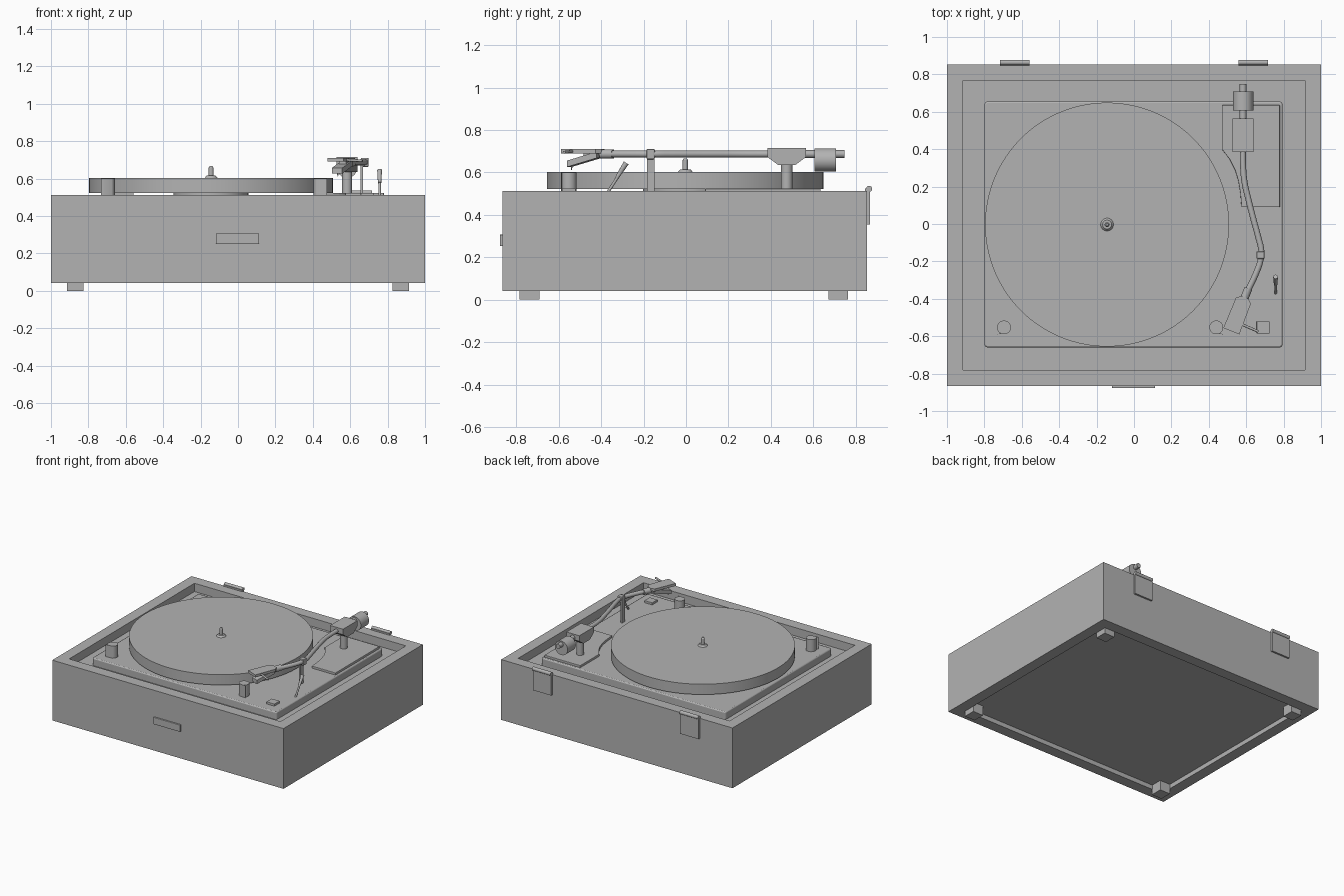
import bpy, bmesh, math
from mathutils import Vector

cube = bpy.data.objects.get("Cube")
if cube:
    bpy.data.objects.remove(cube, do_unlink=True)

grey = bpy.data.materials.new("plain grey")
grey.use_nodes = True
grey.diffuse_color = (0.45, 0.45, 0.45, 1)
grey.node_tree.nodes["Principled BSDF"].inputs["Base Color"].default_value = (0.45, 0.45, 0.45, 1)


def finish(name, bm, smooth=False, bevel=0):
    """Turn a bmesh into a named object."""
    bmesh.ops.recalc_face_normals(bm, faces=bm.faces[:])
    mesh = bpy.data.meshes.new(name)
    bm.to_mesh(mesh)
    bm.free()
    mesh.materials.append(grey)
    obj = bpy.data.objects.new(name, mesh)
    bpy.context.collection.objects.link(obj)
    if bevel:
        mod = obj.modifiers.new("Bevel", "BEVEL")
        mod.width, mod.segments = bevel, 2
    if smooth:
        bpy.ops.object.select_all(action="DESELECT")
        obj.select_set(True)
        bpy.context.view_layer.objects.active = obj
        bpy.ops.object.shade_smooth_by_angle(angle=math.radians(35))
    return obj


def box(name, x, y, z, bevel=0):
    bm = bmesh.new()
    bmesh.ops.create_cube(bm, size=1)
    for v in bm.verts:
        v.co = [sum(r) / 2 + c * (r[1] - r[0]) for r, c in zip((x, y, z), v.co)]
    return finish(name, bm, bevel=bevel)


def prism(name, points, low, high, axis="z", bevel=0, smooth=False):
    """Extrude an outline along z (points x, y) or along x (points y, z)."""
    bm = bmesh.new()
    place = (lambda a, b, t: (a, b, t)) if axis == "z" else (lambda a, b, t: (t, a, b))
    face = bm.faces.new([bm.verts.new(place(a, b, low)) for a, b in points])
    new = bmesh.ops.extrude_face_region(bm, geom=[face])["geom"]
    shift = Vector(place(0, 0, high - low))
    bmesh.ops.translate(bm, vec=shift, verts=[g for g in new if isinstance(g, bmesh.types.BMVert)])
    return finish(name, bm, smooth, bevel)


def rod(name, start, end, radius, radius_end=None, sides=32):
    """Cylinder or cone between two points."""
    a, b = Vector(start), Vector(end)
    bm = bmesh.new()
    bmesh.ops.create_cone(bm, cap_ends=True, segments=sides, radius1=radius,
                          radius2=radius if radius_end is None else radius_end, depth=(b - a).length)
    turn = (b - a).to_track_quat("Z", "Y").to_matrix()
    bmesh.ops.rotate(bm, matrix=turn, verts=bm.verts[:])
    bmesh.ops.translate(bm, vec=(a + b) / 2, verts=bm.verts[:])
    return finish(name, bm, True)


# Cabinet: a block with a well in its top and a shallow recess underneath
bm = bmesh.new()
bmesh.ops.create_cube(bm, size=1)
for v in bm.verts:
    v.co = (v.co.x * 2, v.co.y * 1.72 - 0.006, v.co.z * 0.471 + 0.2775)
bm.normal_update()
for sign, depth in ((1, 0.065), (-1, 0.035)):
    face = [f for f in bm.faces if f.normal.z * sign > 0.9][0]
    bmesh.ops.inset_region(bm, faces=[face], thickness=0.086, use_even_offset=True)
    new = bmesh.ops.extrude_face_region(bm, geom=[face])["geom"]
    bmesh.ops.delete(bm, geom=[face], context="FACES_ONLY")
    bmesh.ops.translate(bm, vec=(0, 0, -sign * depth),
                        verts=[g for g in new if isinstance(g, bmesh.types.BMVert)])
    bm.normal_update()
finish("cabinet", bm)

# Feet, front handle and lid hinges
for side, sx in (("right", -1), ("left", 1)):
    xs = sorted((sx * 0.825, sx * 0.914))
    box("front_foot_" + side, xs, (-0.785, -0.692), (0, 0.08))
    box("back_foot_" + side, xs, (0.673, 0.765), (0, 0.08))
    hx = sorted((sx * 0.558, sx * 0.717))
    box("hinge_plate_" + side, hx, (0.845, 0.868), (0.355, 0.525))
    rod("hinge_barrel_" + side, (hx[0], 0.864, 0.523), (hx[1], 0.864, 0.523), 0.014)
box("front_handle", (-0.118, 0.113), (-0.878, -0.86), (0.253, 0.307), 0.003)

# Deck plate with rounded corners and an eased edge
corner = 0.018
outline = []
for cx, cy, quarter in ((0.795, 0.655, 0), (-0.8, 0.655, 1), (-0.8, -0.66, 2), (0.795, -0.66, 3)):
    for i in range(5):
        a = math.pi / 2 * (quarter + i / 4)
        outline.append((cx - math.copysign(corner, cx) + corner * math.cos(a),
                        cy - math.copysign(corner, cy) + corner * math.sin(a)))
prism("deck_plate", outline, 0.44, 0.507, bevel=0.008, smooth=True)

# Platter and spindle
px, py = -0.144, -0.003
rod("platter", (px, py, 0.522), (px, py, 0.603), 0.652, sides=128)
rod("platter_hub", (px, py, 0.5), (px, py, 0.53), 0.2)
rod("spindle_washer", (px, py, 0.6), (px, py, 0.615), 0.037, 0.024)
rod("spindle", (px, py, 0.61), (px, py, 0.658), 0.013)
rod("spindle_tip", (px, py, 0.658), (px, py, 0.667), 0.013, 0.007)

# Teardrop knobs, pointing away from each other
for name, kx, s in (("speed_knob", -0.695, -1), ("power_knob", 0.44, 1)):
    r = 0.037
    pts = [(kx + s * r, -0.553 - r)]
    for i in range(25):
        a = math.radians(-70 + 295 * i / 24)
        pts.append((kx + s * r * math.cos(a + math.radians(12)), -0.553 + r * math.sin(a + math.radians(12))))
    prism(name, pts, 0.505, 0.601, smooth=True)
box("push_button", (0.656, 0.725), (-0.585, -0.52), (0.5, 0.524), 0.002)

# Arm board with a curved cut-away beside the platter
curve = [(0.47, 0.40), (0.512, 0.345), (0.54, 0.29), (0.558, 0.23), (0.568, 0.17), (0.575, 0.09)]
prism("arm_board", [(0.78, 0.09), (0.78, 0.635), (0.47, 0.635)] + curve, 0.5, 0.524, bevel=0.003)

# Tonearm bearing and counterweight
ax, az = 0.583, 0.687
rod("arm_post", (ax, 0.475, 0.515), (ax, 0.475, 0.65), 0.027)
prism("arm_bearing", [(0.385, 0.715), (0.565, 0.715), (0.565, 0.672), (0.515, 0.635), (0.435, 0.635),
                      (0.385, 0.672)], ax - 0.056, ax + 0.056, axis="x")
rod("rear_tube", (ax, 0.55, az), (ax, 0.748, az), 0.018)
rod("counterweight", (ax, 0.607, 0.659), (ax, 0.708, 0.659), 0.055)

# Bent arm tube
path = [(ax, 0.42), (ax, 0.32), (0.59, 0.23), (0.612, 0.13), (0.64, 0.02), (0.667, -0.08),
        (0.681, -0.145), (0.675, -0.2), (0.652, -0.265), (0.6, -0.375)]
data = bpy.data.curves.new("arm_tube", "CURVE")
data.dimensions = "3D"
data.bevel_depth, data.bevel_resolution, data.use_fill_caps = 0.016, 4, True
spline = data.splines.new("BEZIER")
spline.bezier_points.add(len(path) - 1)
for p, (x, y) in zip(spline.bezier_points, path):
    p.co = (x, y, az)
    p.handle_left_type = p.handle_right_type = "AUTO"
spline.resolution_u = 5
data.materials.append(grey)
bpy.context.collection.objects.link(bpy.data.objects.new("arm_tube", data))

# Headshell, cartridge and finger lift share the slanted axis of the tube end
along = Vector((-0.37, -0.93, 0)).normalized()
across = Vector((-along.y, along.x, 0))
neck = Vector((0.607, -0.355, az))


def local(u, v):
    p = neck + along * u + across * v
    return (p.x, p.y)


rod("headshell_collar", neck - along * 0.012, neck + along * 0.05, 0.022)
prism("headshell", [local(u, v) for u, v in ((0.04, -0.02), (0.06, -0.043), (0.235, -0.046),
                                             (0.235, 0.046), (0.06, 0.043), (0.04, 0.02))], 0.69, 0.71)
bm = bmesh.new()
bmesh.ops.create_cube(bm, size=1)
for v in bm.verts:
    u = 0.135 + v.co.x * 0.15
    x, y = local(u, v.co.y * 0.06)
    v.co = (x, y, 0.662 - 0.28 * (u - 0.135) + v.co.z * 0.03)
finish("cartridge", bm)
prism("cartridge_mount", [local(u, v) for u, v in ((0.08, -0.02), (0.13, -0.02), (0.13, 0.02), (0.08, 0.02))],
      0.665, 0.692)
rod("stylus", (*local(0.195, 0), 0.645), (*local(0.2, 0), 0.612), 0.006, 0.002, 12)
rod("finger_lift", (*local(0.18, 0.03), 0.7), (0.665, -0.575, 0.695), 0.007, sides=12)

# Arm rest and cue lever
box("arm_rest_post", (0.656, 0.669), (-0.185, -0.148), (0.5, 0.67))
box("arm_rest_clip", (0.656, 0.698), (-0.186, -0.147), (0.662, 0.711), 0.006)
rod("cue_lever", (0.757, -0.37, 0.505), (0.757, -0.315, 0.59), 0.007, sides=16)
rod("cue_lever_grip", (0.757, -0.325, 0.577), (0.757, -0.282, 0.645), 0.009, 0.013, 16)
